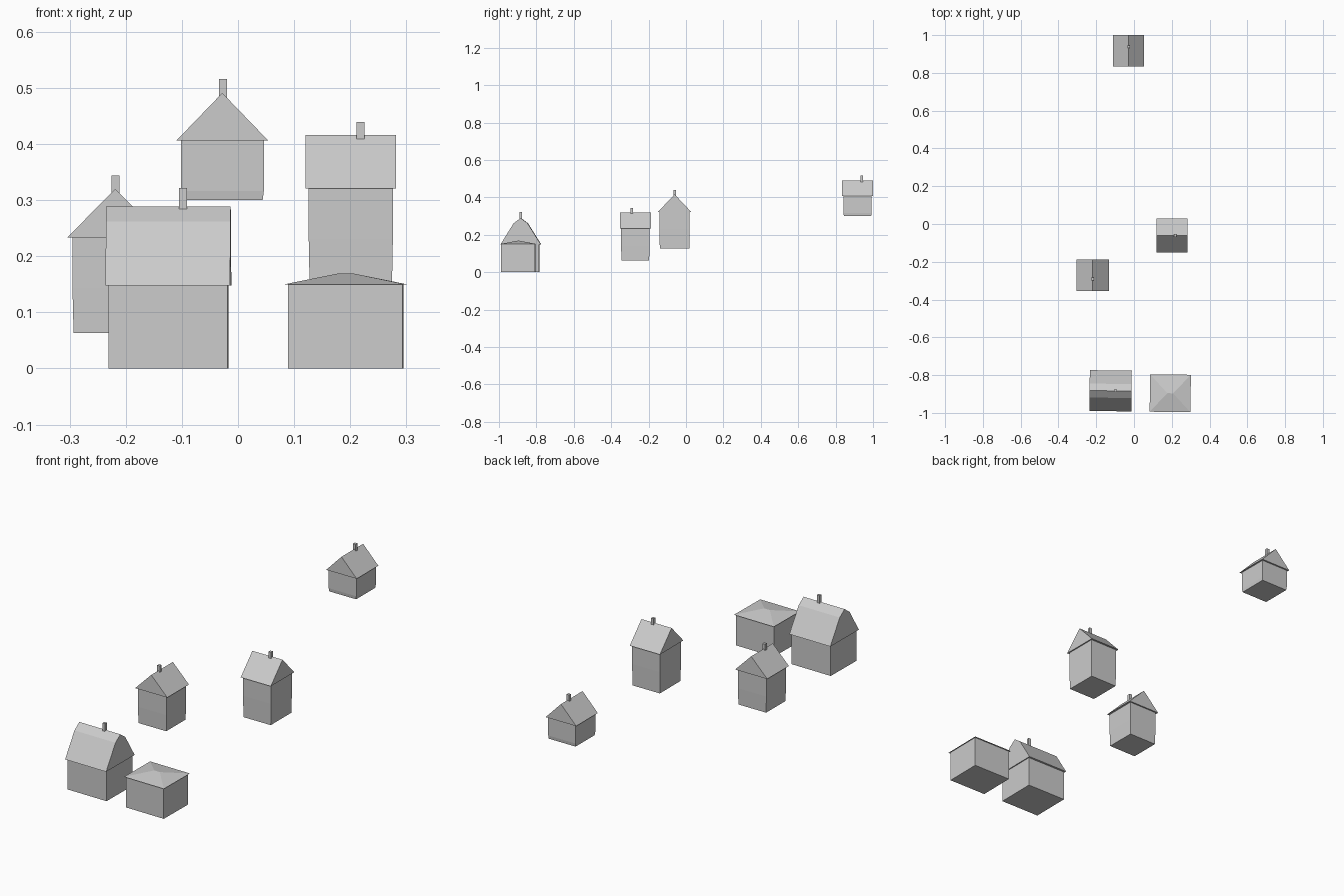
import bpy, bmesh, math
from mathutils import Matrix, Vector

if "Cube" in bpy.data.objects:
    bpy.data.objects.remove(bpy.data.objects["Cube"])


def make_object(name, verts, faces, centre, turn):
    """Build a mesh from points relative to the house centre, then turn it about z."""
    bm = bmesh.new()
    vs = [bm.verts.new(v) for v in verts]
    for f in faces:
        bm.faces.new([vs[i] for i in f])
    bmesh.ops.recalc_face_normals(bm, faces=bm.faces)
    mat = Matrix.Translation((centre[0], centre[1], 0)) @ Matrix.Rotation(math.radians(turn), 4, 'Z')
    bm.transform(mat)
    mesh = bpy.data.meshes.new(name)
    bm.to_mesh(mesh)
    bm.free()
    obj = bpy.data.objects.new(name, mesh)
    bpy.context.collection.objects.link(obj)
    return obj


def box(name, w, d, z0, z1, centre, turn, inset=0.0, offset=(0, 0)):
    """Box whose lower edge can be drawn in a little."""
    verts = []
    for z, i in ((z0, inset), (z1, 0)):
        for sx, sy in ((-1, -1), (1, -1), (1, 1), (-1, 1)):
            verts.append((offset[0] + sx * (w / 2 - i), offset[1] + sy * (d / 2 - i), z))
    faces = [(3, 2, 1, 0), (4, 5, 6, 7)] + [(k, (k + 1) % 4, (k + 1) % 4 + 4, k + 4) for k in range(4)]
    return make_object(name, verts, faces, centre, turn)


def profile_roof(name, profile, length, along, centre, turn):
    """Closed roof solid: a gable profile (across, z) extruded along the ridge axis."""
    n = len(profile)
    verts = []
    for s in (-length / 2, length / 2):
        for a, z in profile:
            verts.append((s, a, z) if along == 'x' else (a, s, z))
    faces = [tuple(range(n)), tuple(range(n, 2 * n))]
    faces += [(k, (k + 1) % n, (k + 1) % n + n, k + n) for k in range(n)]
    return make_object(name, verts, faces, centre, turn)


def hip_roof(name, w, d, ridge, z0, z1, centre, turn):
    verts = [(-w / 2, -d / 2, z0), (w / 2, -d / 2, z0), (w / 2, d / 2, z0), (-w / 2, d / 2, z0),
             (-ridge / 2, 0, z1), (ridge / 2, 0, z1)]
    faces = [(3, 2, 1, 0), (0, 1, 5, 4), (1, 2, 5), (2, 3, 4, 5), (3, 0, 4)]
    return make_object(name, verts, faces, centre, turn)


def chimney(name, offset, z0, z1, centre, turn):
    box(name, 0.014, 0.014, z0, z1, centre, turn, offset=offset)


def gable_house(label, centre, wall, roof, along, base, eave, ridge, chim, chim_z):
    """Hillside house: walls on a slightly drawn-in foundation, gable roof, chimney."""
    floor = eave - 0.09
    box(label + "_walls", wall[0], wall[1], floor, eave, centre, 0)
    box(label + "_foundation", wall[0], wall[1], base, floor, centre, 0, inset=0.002)
    across, length = (roof[1], roof[0]) if along == 'x' else roof
    profile = [(-across / 2, eave), (across / 2, eave), (0, ridge)]
    profile_roof(label + "_roof", profile, length, along, centre, 0)
    chimney(label + "_chimney", chim, ridge - 0.008, chim_z, centre, 0)


# three gable houses at rising heights
gable_house("back_house", (-0.028, 0.917), (0.148, 0.150), (0.164, 0.166), 'y',
            0.30, 0.406, 0.491, (0.001, 0.022), 0.516)
gable_house("left_house", (-0.2185, -0.271), (0.153, 0.152), (0.173, 0.166), 'y',
            0.063, 0.233, 0.320, (0, -0.02), 0.344)
gable_house("right_house", (0.201, -0.061), (0.150, 0.162), (0.162, 0.180), 'x',
            0.126, 0.321, 0.416, (0.0175, 0), 0.439)

# barn-roofed house at the front left
c, turn = (-0.124, -0.883), -0.6
box("barn_house_walls", 0.212, 0.196, 0, 0.149, c, turn)
half = [(0.108, 0.148), (0.037, 0.262), (0, 0.289)]
barn_profile = half + [(-a, z) for a, z in half[1::-1]]
profile_roof("barn_house_roof", barn_profile, 0.222, 'x', c, turn)
chimney("barn_house_chimney", (0.026, 0), 0.28, 0.322, c, turn)

# low hip-roofed house at the front right
c, turn = (0.192, -0.896), -0.7
box("hip_house_walls", 0.204, 0.182, 0, 0.15, c, turn)
hip_roof("hip_house_roof", 0.216, 0.198, 0.03, 0.15, 0.169, c, turn)
